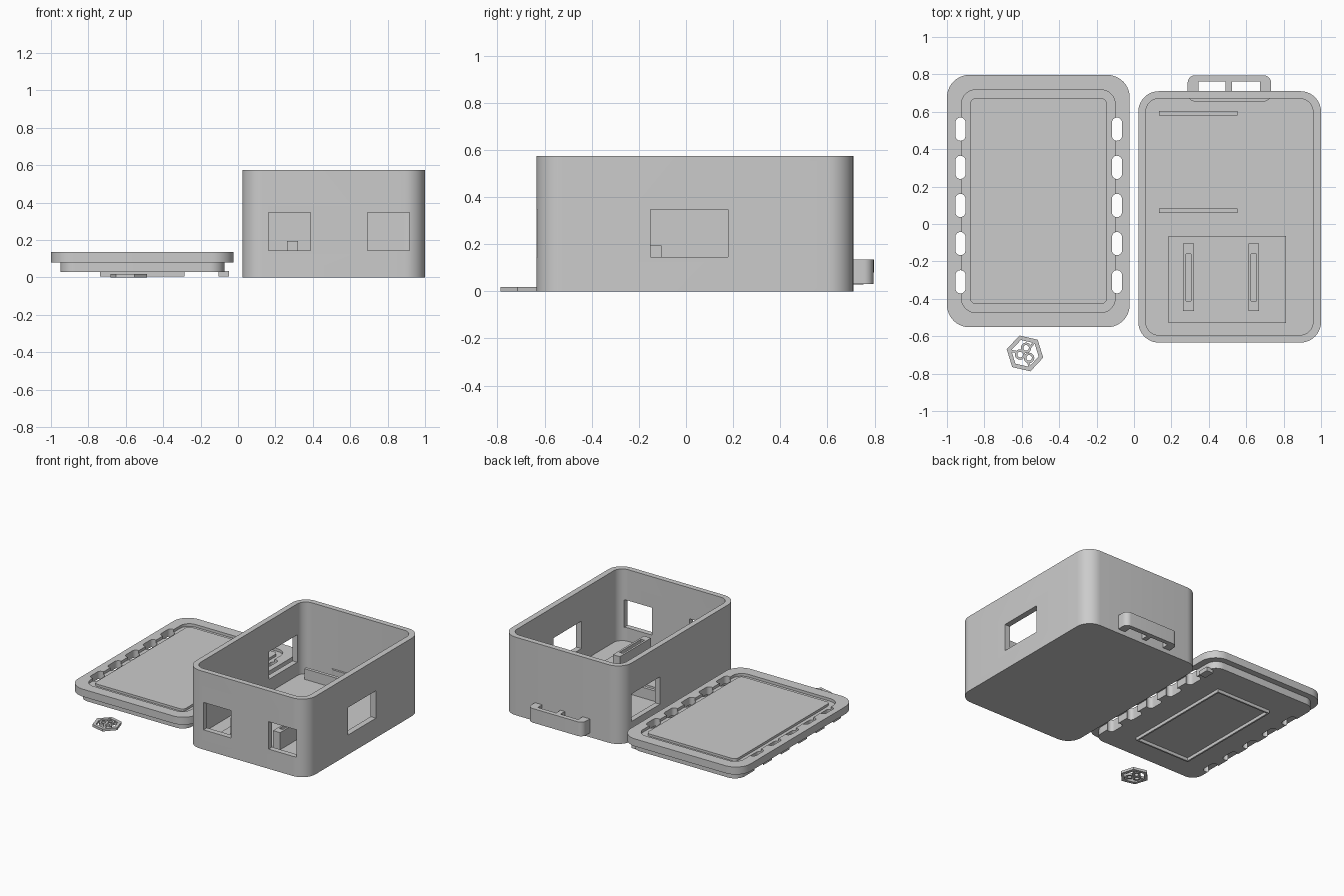
import bpy, bmesh, math

if "Cube" in bpy.data.objects:
    bpy.data.objects.remove(bpy.data.objects["Cube"])

grey = bpy.data.materials.new("light grey plastic")
grey.diffuse_color = (0.6, 0.6, 0.6, 1)
grey.use_nodes = True
grey.node_tree.nodes["Principled BSDF"].inputs["Base Color"].default_value = grey.diffuse_color


def prism(name, pts, z0, z1):
    """Closed outline extruded from z0 to z1."""
    bm = bmesh.new()
    f = bm.faces.new([bm.verts.new((x, y, z0)) for x, y in pts])
    up = bmesh.ops.extrude_face_region(bm, geom=[f])["geom"]
    bmesh.ops.translate(bm, vec=(0, 0, z1 - z0),
                        verts=[v for v in up if isinstance(v, bmesh.types.BMVert)])
    bmesh.ops.recalc_face_normals(bm, faces=bm.faces)
    me = bpy.data.meshes.new(name)
    bm.to_mesh(me)
    bm.free()
    me.materials.append(grey)
    ob = bpy.data.objects.new(name, me)
    bpy.context.collection.objects.link(ob)
    return ob


def rounded(x0, x1, y0, y1, r, n=10):
    """Outline of a rectangle with rounded corners."""
    if r == 0:
        return [(x0, y0), (x1, y0), (x1, y1), (x0, y1)]
    pts = []
    for k, (cx, cy) in enumerate([(x1 - r, y1 - r), (x0 + r, y1 - r),
                                  (x0 + r, y0 + r), (x1 - r, y0 + r)]):
        for i in range(n + 1):
            a = math.radians(90 * (k + i / n))
            pts.append((cx + r * math.cos(a), cy + r * math.sin(a)))
    return pts


def block(name, x0, x1, y0, y1, z0, z1, r=0):
    return prism(name, rounded(x0, x1, y0, y1, r), z0, z1)


def ngon(cx, cy, r, n, turn=0):
    return [(cx + r * math.cos(math.radians(turn) + math.tau * i / n),
             cy + r * math.sin(math.radians(turn) + math.tau * i / n)) for i in range(n)]


def combine(ob, other, op="DIFFERENCE"):
    """Boolean that is baked straight into the mesh."""
    m = ob.modifiers.new("combine", "BOOLEAN")
    m.operation, m.solver, m.object = op, "EXACT", other
    dg = bpy.context.evaluated_depsgraph_get()
    me = bpy.data.meshes.new_from_object(ob.evaluated_get(dg))
    ob.modifiers.clear()
    ob.data = me
    bpy.data.objects.remove(other)


# Box body: hollow shell with windows
FLOOR = 0.047
body = block("box_body", 0.023, 1.0, -0.634, 0.71, 0, 0.575, 0.11)
combine(body, block("cavity", 0.063, 0.957, -0.594, 0.67, FLOOR, 0.7, 0.07))
for x0, x1, y0, y1 in [(0.163, 0.387, -0.7, -0.55), (0.693, 0.917, -0.7, -0.55),
                       (0.9, 1.1, -0.15, 0.178), (-0.05, 0.1, 0.27, 0.60)]:
    combine(body, block("window", x0, x1, y0, y1, 0.145, 0.347))

# Mounting pad and slotted rails inside the box
block("mounting_pad", 0.184, 0.814, -0.528, -0.063, FLOOR - 0.01, FLOOR + 0.022)
for x in (0.292, 0.64):
    rail = block("slotted_rail", x - 0.029, x + 0.029, -0.465, -0.104, FLOOR, 0.195)
    combine(rail, block("slot", x - 0.014, x + 0.014, -0.412, -0.16, 0.09, 0.3))
for y in (0.07, 0.592):
    block("divider_rib", 0.134, 0.553, y - 0.012, y + 0.012, FLOOR - 0.01, 0.125)

# Strap handle on the back wall
handle = block("strap_handle", 0.287, 0.733, 0.655, 0.795, 0.031, 0.135, 0.04)
for x0, x1 in ((0.345, 0.49), (0.525, 0.675)):
    combine(handle, block("strap_gap", x0, x1, 0.705, 0.762, 0, 0.2))

# Lid: plate on a smaller plug, raised centre panel in a groove, vent slots down both sides
lid = block("lid", -1.0, -0.023, -0.552, 0.797, 0.08, 0.135, 0.12)
combine(lid, block("lid_plug", -0.95, -0.073, -0.505, 0.752, 0.028, 0.1, 0.08), "UNION")
combine(lid, block("groove_cut", -0.922, -0.101, -0.473, 0.717, 0.115, 0.2, 0.075))
combine(lid, block("lid_panel", -0.876, -0.145, -0.427, 0.672, 0.1, 0.132, 0.03), "UNION")
for x in (-0.928, -0.091):
    for i in range(5):
        y = 0.507 - 0.204 * i
        combine(lid, block("vent", x - 0.027, x + 0.027, y - 0.062, y + 0.062, 0, 0.3, 0.0269))

# Raised frame and latch tab under the lid
frame = block("underside_frame", -0.737, -0.287, -0.32, 0.53, 0.005, 0.035)
combine(frame, block("frame_gap", -0.725, -0.299, -0.308, 0.518, -0.1, 0.1))
block("latch_tab", -0.103, -0.047, 0.62, 0.70, 0.005, 0.035)

# Loose hexagonal badge with a plain ring pattern inside
CX, CY, T = -0.583, -0.692, 0.018
badge = prism("hexagon_badge", ngon(CX, CY, 0.10, 6, -13), 0, T)
combine(badge, prism("hexagon_gap", ngon(CX, CY, 0.075, 6, -13), -0.1, 0.1))
for dx, dy in ((-0.026, -0.006), (0.022, -0.024), (0.006, 0.03)):
    ring = prism("badge_ring", ngon(CX + dx, CY + dy, 0.028, 20), 0, T)
    combine(ring, prism("ring_gap", ngon(CX + dx, CY + dy, 0.015, 20), -0.1, 0.1))
for a in (50, 170, 290):
    c, s = math.cos(math.radians(a)), math.sin(math.radians(a))
    prism("badge_spoke", [(CX + u * c - v * s, CY + u * s + v * c) for u, v in
                          ((0.045, -0.006), (0.085, -0.006), (0.085, 0.006), (0.045, 0.006))], 0, T)

# Smooth rounded corners, sharp edges elsewhere
bpy.ops.object.select_all(action="SELECT")
bpy.context.view_layer.objects.active = body
bpy.ops.object.shade_smooth_by_angle(angle=math.radians(30))
